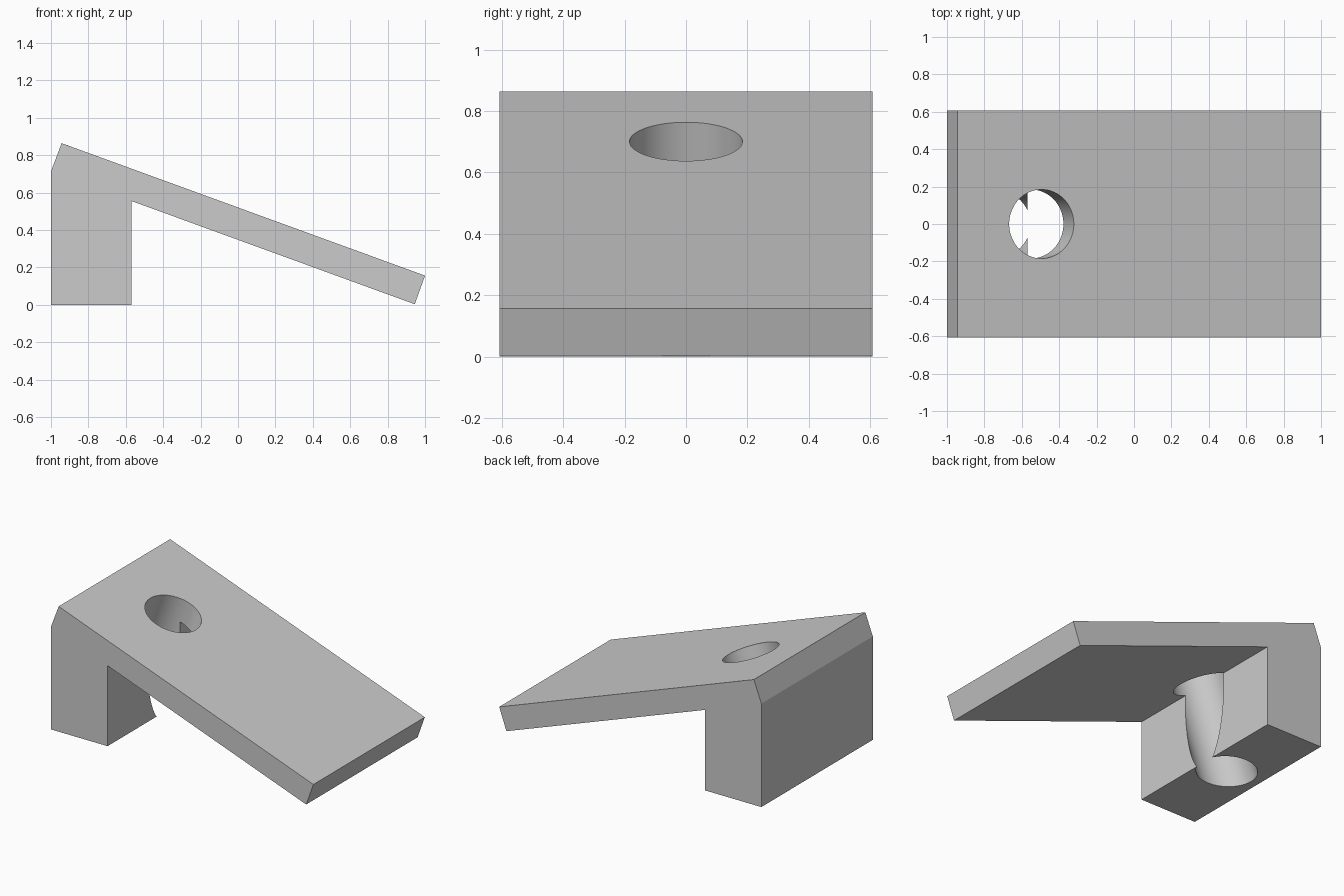
import bpy, bmesh, math
from mathutils import Vector

if "Cube" in bpy.data.objects:
    bpy.data.objects.remove(bpy.data.objects["Cube"])

HALF_WIDTH = 0.607
TILT = math.radians(20)

# Wedge bracket: side profile (x, z) extruded along y
profile = [(-1, 0), (-0.57, 0), (-0.57, 0.555), (0.945, 0.003),
           (1, 0.156), (-0.943, 0.864), (-1, 0.713)]
bm = bmesh.new()
side = bm.faces.new([bm.verts.new((x, -HALF_WIDTH, z)) for x, z in profile])
extruded = bmesh.ops.extrude_face_region(bm, geom=[side])["geom"]
bmesh.ops.translate(bm, vec=(0, 2 * HALF_WIDTH, 0),
                    verts=[g for g in extruded if isinstance(g, bmesh.types.BMVert)])
bmesh.ops.recalc_face_normals(bm, faces=bm.faces)
mesh = bpy.data.meshes.new("wedge_bracket")
bm.to_mesh(mesh)
bm.free()
bracket = bpy.data.objects.new("wedge_bracket", mesh)
bpy.context.collection.objects.link(bracket)

# Screw hole: square to the sloping plate, running down through the leg
axis = Vector((math.sin(TILT), 0, math.cos(TILT)))
centre = Vector((-0.494, 0, 0.702)) - axis * 0.4
bpy.ops.mesh.primitive_cylinder_add(vertices=96, radius=0.184, depth=2,
                                    location=centre, rotation=(0, TILT, 0))
cutter = bpy.context.object
cutter.name = "hole_cutter"
cutter.hide_render = True

cut = bracket.modifiers.new("screw_hole", 'BOOLEAN')
cut.operation = 'DIFFERENCE'
cut.solver = 'EXACT'
cut.object = cutter

# Apply the cut, drop the cutter and shade
bpy.ops.object.select_all(action='DESELECT')
bracket.select_set(True)
bpy.context.view_layer.objects.active = bracket
bpy.ops.object.modifier_apply(modifier=cut.name)
bpy.data.objects.remove(cutter, do_unlink=True)
bpy.ops.object.shade_smooth_by_angle(angle=math.radians(15))
